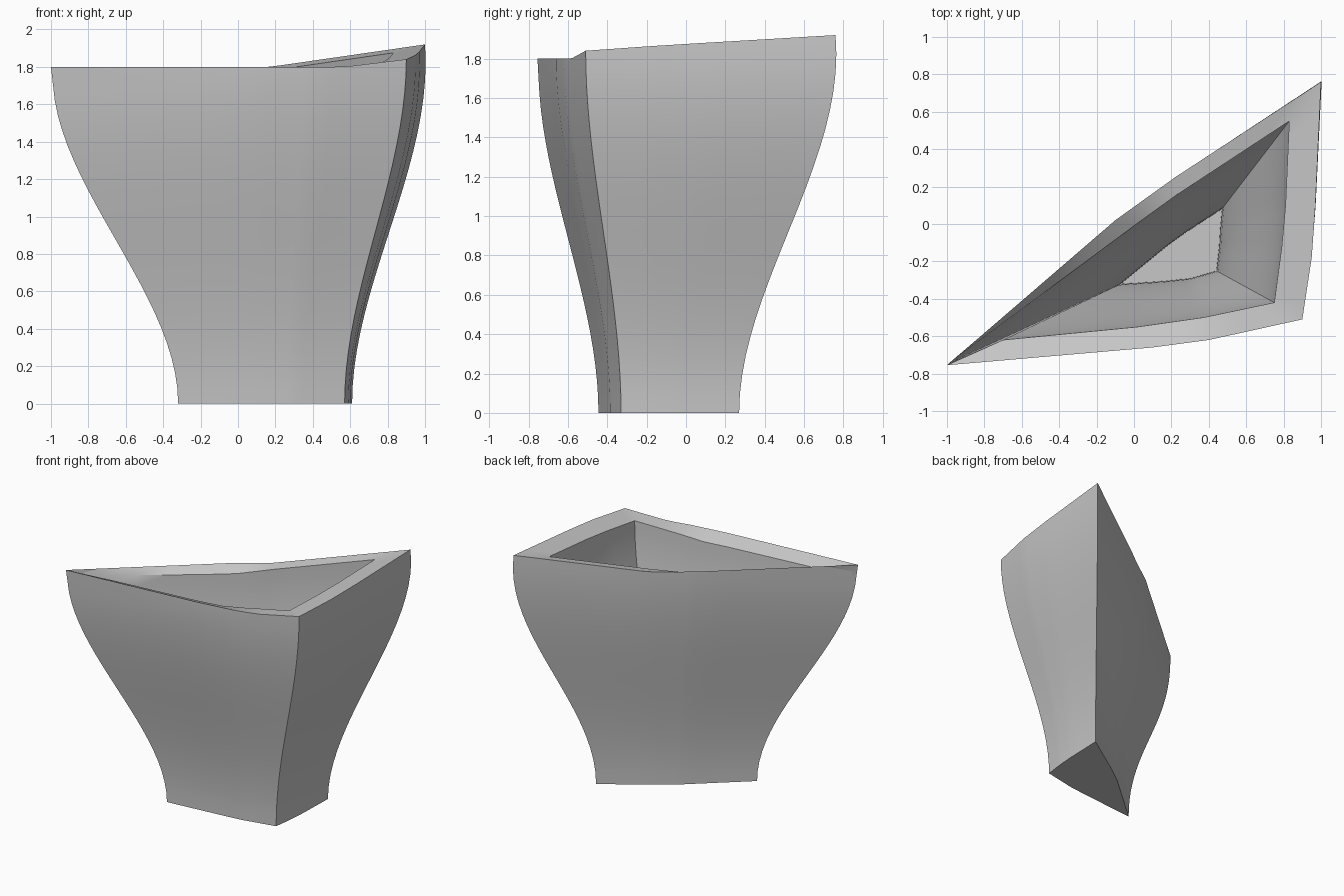
import bpy, bmesh, math
from mathutils import Vector

if "Cube" in bpy.data.objects:
    bpy.data.objects.remove(bpy.data.objects["Cube"], do_unlink=True)

STEP = 5           # divisions of each straight run
SIDE = 3 * STEP    # divisions of each side
RINGS = 20         # steps up the wall
FLOOR = 0.10       # height of the inner floor
LIP = 1.80         # level top at the low end
INNER_LIP = 1.75   # level inner edge at the low end


def plane_z(p):
    """Height of the slanted rim."""
    return 1.62 + 0.1093 * (p.x + 1) + 0.0539 * (p.y + 0.75)


def side(points):
    """Evenly divided run through four points."""
    pts = [Vector(p) for p in points]
    run = [a.lerp(b, i / STEP) for a, b in zip(pts, pts[1:]) for i in range(STEP)]
    return run + [pts[-1]]


def outline(tip, front_mids, front, right_mids, back, back_mids, front_start=None):
    """Three bowed sides, anticlockwise from the left tip."""
    return (side([front_start or tip, *front_mids, front])
            + side([front, *right_mids, back]) + side([back, *back_mids, tip]))


def skew(i):
    """Profile variation: lower flare at the tip, earlier flare at the back."""
    k, t = i // (SIDE + 1), (i % (SIDE + 1)) / SIDE
    ends = (0.4, 0.0, -0.35, 0.4)
    return ends[k] * (1 - t) + ends[k + 1] * t


def wall(bm, low, high, base, tops):
    """Stack of rings flaring from the low outline to the high one."""
    rings = []
    for r in range(RINGS + 1):
        u = r / RINGS
        verts = []
        for i, (p, q, top) in enumerate(zip(low, high, tops)):
            xy = p.lerp(q, u * u * (3 - 2 * u) - skew(i) * u * u * (1 - u))
            verts.append(bm.verts.new((xy.x, xy.y, base + u * (top - base))))
        rings.append(verts)
    return rings


def bridge(bm, a, b):
    for i in range(len(a)):
        j = (i + 1) % len(a)
        bm.faces.new((a[i], a[j], b[j], b[i]))


grey = bpy.data.materials.new("plain_grey")
grey.use_nodes = True
colour = (0.57, 0.57, 0.57, 1)
grey.diffuse_color = colour
grey.node_tree.nodes["Principled BSDF"].inputs["Base Color"].default_value = colour

# Outlines of the outer wall, level lip and hollow
top_sides = (((0.10, -0.66), (0.40, -0.62)), (0.90, -0.51),
             ((0.95, -0.18), (0.97, 0.10)), (1.0, 0.76),
             ((0.22, 0.25), (-0.10, 0.02)))
outer_top = outline((-0.98, -0.745), *top_sides)
lip_top = outline((-1, -0.755), *top_sides)
outer_low = outline((-0.32, -0.445), ((0.11, -0.405), (0.30, -0.385)), (0.57, -0.33),
                    ((0.59, -0.18), (0.60, -0.05)), (0.61, 0.27),
                    ((0.25, 0.03), (0.10, -0.08)))
inner_top = outline((-0.99, -0.745), ((0.02, -0.55), (0.37, -0.50)), (0.75, -0.42),
                    ((0.79, -0.12), (0.81, 0.10)), (0.83, 0.55),
                    ((0.22, 0.15), (0.0, -0.01)), front_start=(-0.70, -0.62))
inner_low = outline((-0.07, -0.32), ((0.16, -0.305), (0.30, -0.29)), (0.44, -0.25),
                    ((0.455, -0.12), (0.46, -0.03)), (0.47, 0.08),
                    ((0.27, -0.05), (0.18, -0.115)))

# Hollow vessel: outer wall, upright lip, sloping rim, inner wall and floors
bm = bmesh.new()
outer = wall(bm, outer_low, outer_top, 0, [plane_z(p) for p in outer_top])
lip = [bm.verts.new((p.x, p.y, max(LIP, plane_z(p)))) for p in lip_top]
inner = wall(bm, inner_low, inner_top, FLOOR,
             [max(INNER_LIP, plane_z(p) - 0.015) for p in inner_top])
rings = outer + [lip] + inner[::-1]
for a, b in zip(rings, rings[1:]):
    bridge(bm, a, b)
bm.faces.new(rings[0][::-1])
bm.faces.new(rings[-1])
bmesh.ops.remove_doubles(bm, verts=bm.verts, dist=0.0004)
bmesh.ops.dissolve_degenerate(bm, edges=bm.edges, dist=0.0001)
bmesh.ops.recalc_face_normals(bm, faces=bm.faces)
mesh = bpy.data.meshes.new("vessel_body")
bm.to_mesh(mesh)
bm.free()
mesh.materials.append(grey)
body = bpy.data.objects.new("vessel_body", mesh)
bpy.context.collection.objects.link(body)
bpy.ops.object.select_all(action="DESELECT")
body.select_set(True)
bpy.context.view_layer.objects.active = body
bpy.ops.object.shade_smooth_by_angle(angle=math.radians(25))
